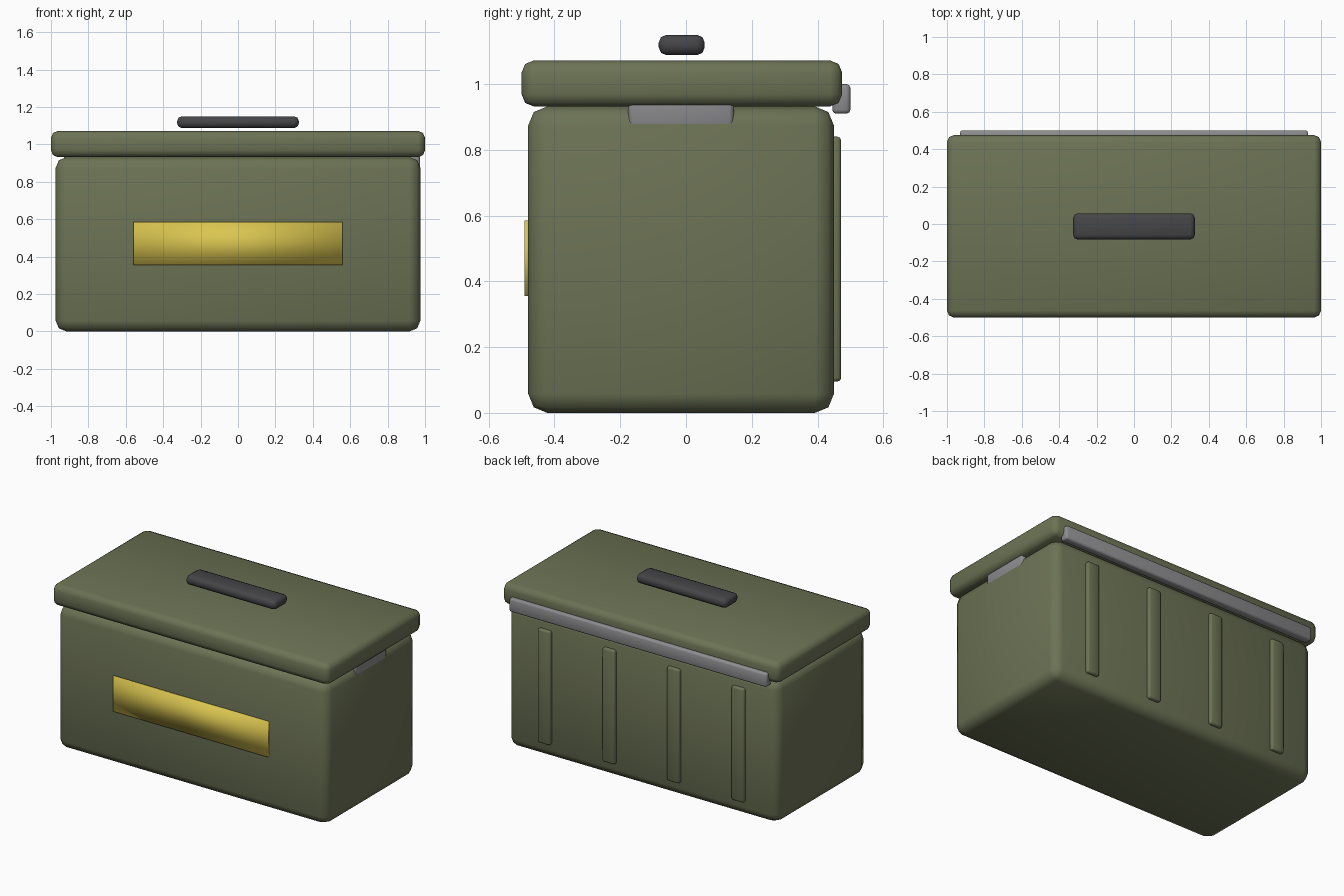
import bpy
import bmesh
from math import radians
from mathutils import Vector

if "Cube" in bpy.data.objects:
    bpy.data.objects.remove(bpy.data.objects["Cube"])


def material(name, rgb):
    mat = bpy.data.materials.new(name)
    mat.use_nodes = True
    colour = (*rgb, 1)
    mat.diffuse_color = colour
    mat.node_tree.nodes["Principled BSDF"].inputs["Base Color"].default_value = colour
    return mat


olive = material("olive green", (0.15, 0.17, 0.09))
steel = material("hinge grey", (0.27, 0.27, 0.28))
rubber = material("dark grip", (0.06, 0.06, 0.066))
gold = material("yellow label", (0.7, 0.56, 0.08))


def box(name, mat, low, high, bevel=0, segments=2):
    """Box between two corners, with rounded edges if bevel is set."""
    low, high = Vector(low), Vector(high)
    bm = bmesh.new()
    bmesh.ops.create_cube(bm, size=1)
    bmesh.ops.scale(bm, vec=high - low, verts=bm.verts)
    if bevel:
        bmesh.ops.bevel(bm, geom=bm.edges[:], offset=bevel, segments=segments,
                        profile=0.5, affect='EDGES')
    mesh = bpy.data.meshes.new(name)
    bm.to_mesh(mesh)
    bm.free()
    mesh.materials.append(mat)
    obj = bpy.data.objects.new(name, mesh)
    obj.location = (low + high) / 2
    bpy.context.collection.objects.link(obj)
    for other in bpy.context.selected_objects:
        other.select_set(False)
    obj.select_set(True)
    bpy.context.view_layer.objects.active = obj
    # The unbevelled label is smooth all round; the rest keeps sharp corners
    if bevel:
        bpy.ops.object.shade_smooth_by_angle(angle=radians(50))
    else:
        bpy.ops.object.shade_smooth()
    return obj


# Box and overhanging lid
box("body", olive, (-0.975, -0.48, 0), (0.975, 0.45, 0.932), 0.058)
box("lid", olive, (-1, -0.5, 0.932), (1, 0.475, 1.072), 0.037)

# Carrying grip above the lid
box("handle", rubber, (-0.325, -0.083, 1.088), (0.325, 0.057, 1.15), 0.024)

# Hinge bar along the back
box("hinge", steel, (-0.93, 0.445, 0.91), (0.93, 0.5, 1.0), 0.012)

# Latch tucked under the lid on one end
box("latch", steel, (0.9, -0.176, 0.865), (0.974, 0.146, 1.0), 0.015)

# Front label plate
box("label", gold, (-0.56, -0.491, 0.355), (0.56, -0.477, 0.585))

# Stiffening ribs on the back
for i in range(4):
    x = -0.7 + i * 1.4 / 3
    box(f"back_rib_{i + 1}", olive, (x - 0.045, 0.43, 0.095), (x + 0.045, 0.472, 0.84), 0.012)
